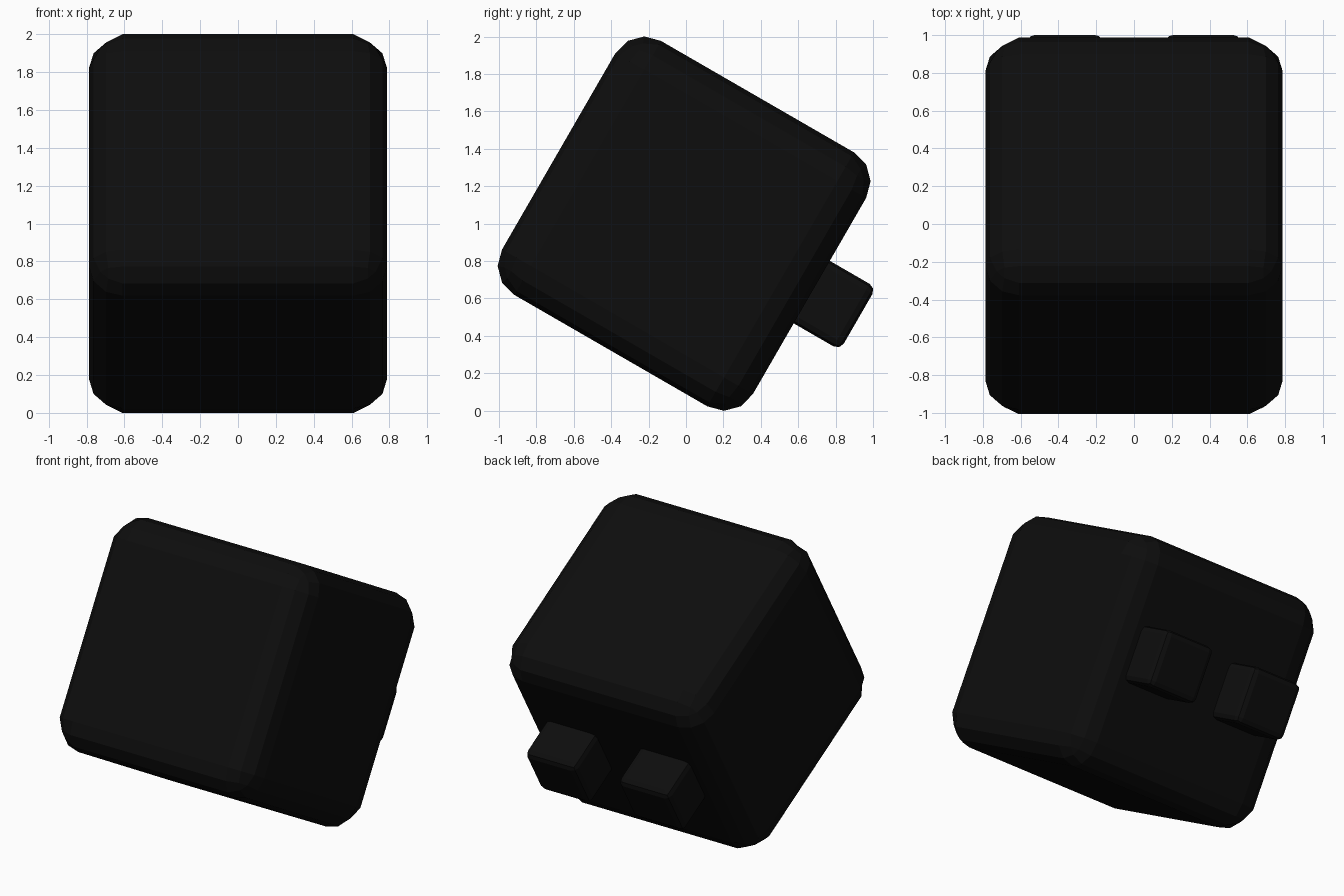
import bpy, bmesh
from math import radians
from mathutils import Matrix, Vector

if "Cube" in bpy.data.objects:
    bpy.data.objects.remove(bpy.data.objects["Cube"])

black = bpy.data.materials.new("black")
black.diffuse_color = (0.004, 0.004, 0.004, 1)
black.use_nodes = True
black.node_tree.nodes["Principled BSDF"].inputs["Base Color"].default_value = black.diffuse_color

# everything is tipped 30 degrees about x around the block centre
TILT = Matrix.Translation((0, -0.01, 1.0)) @ Matrix.Rotation(radians(-30), 4, 'X')


def rounded_box(name, centre, half, radius, segments, dent=1.0):
    bm = bmesh.new()
    bmesh.ops.create_cube(bm, size=2)
    bmesh.ops.scale(bm, vec=half, verts=bm.verts)
    bmesh.ops.bevel(bm, geom=bm.edges[:], offset=radius, segments=segments,
                    profile=0.5, affect='EDGES')
    # corner patches sit slightly below the rounded edges
    core = Vector([h - radius for h in half])
    for v in bm.verts:
        if all(abs(v.co[i]) > core[i] + 1e-3 for i in range(3)):
            for i in range(3):
                s = 1 if v.co[i] > 0 else -1
                v.co[i] = s * (core[i] + (abs(v.co[i]) - core[i]) * dent)
    bmesh.ops.translate(bm, vec=centre, verts=bm.verts)
    bm.transform(TILT)
    bmesh.ops.recalc_face_normals(bm, faces=bm.faces)
    mesh = bpy.data.meshes.new(name)
    bm.to_mesh(mesh)
    bm.free()
    mesh.materials.append(black)
    obj = bpy.data.objects.new(name, mesh)
    bpy.context.collection.objects.link(obj)
    return obj


# main block
rounded_box("block", (0, 0, 0), (0.787, 0.774, 0.784), 0.178, 3, dent=0.9)

# two pegs on the back face
for side, label in ((-1, "left"), (1, "right")):
    rounded_box(f"{label}_peg", (side * 0.366, 0.86, 0.024),
                (0.199, 0.2, 0.193), 0.04, 2)
